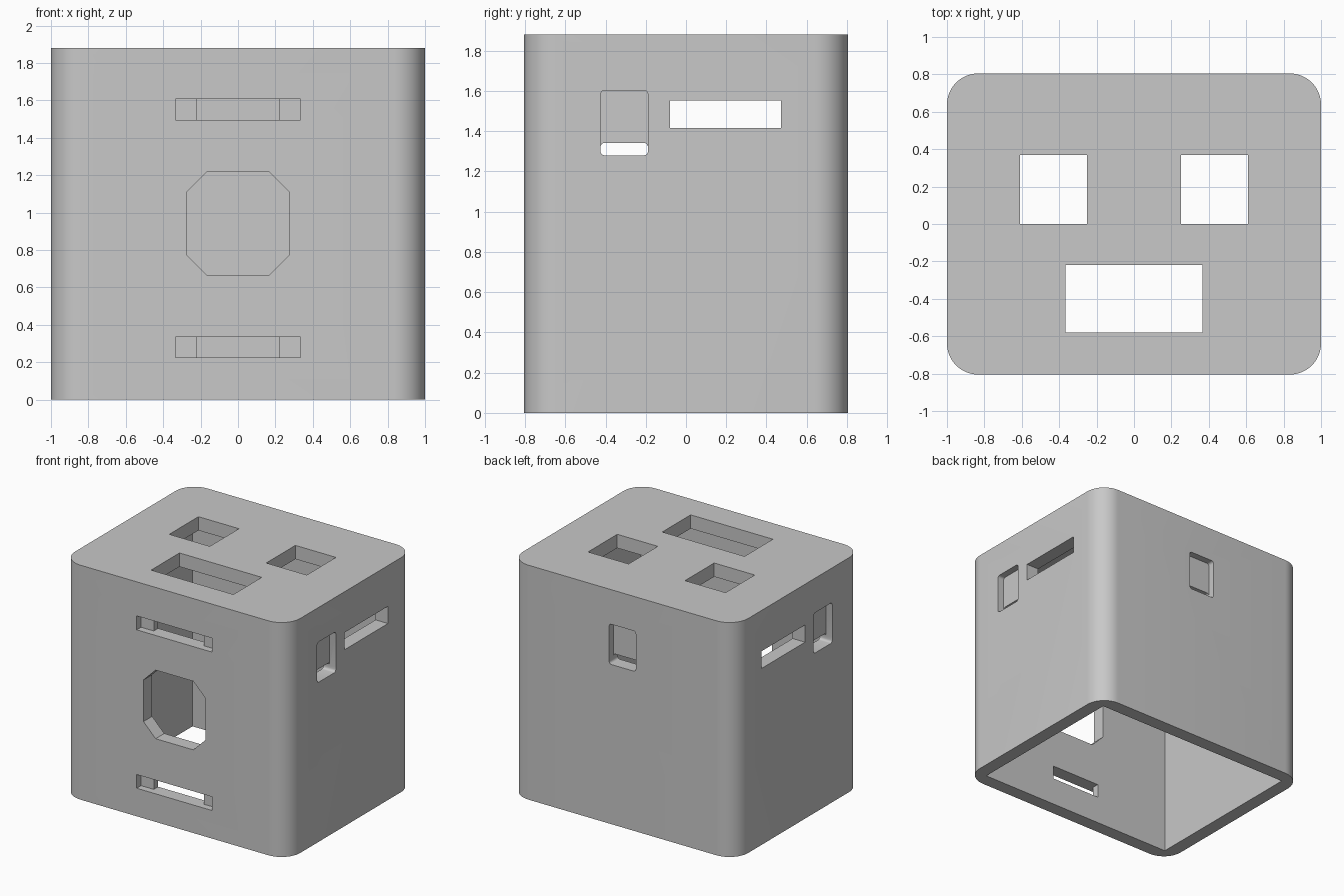
import bpy, bmesh, math

cube = bpy.data.objects.get("Cube")
if cube:
    bpy.data.objects.remove(cube, do_unlink=True)

W, D, H = 1.0, 0.805, 1.88   # half width, half depth, height
T = 0.11                     # wall thickness
STEP = 0.055                 # depth of the shallow pockets

grey = bpy.data.materials.new("plain grey")
grey.use_nodes = True
grey.diffuse_color = (0.58, 0.58, 0.58, 1)
grey.node_tree.nodes["Principled BSDF"].inputs["Base Color"].default_value = (0.58, 0.58, 0.58, 1)


def rect(u0, u1, v0, v1, r=0.0, steps=1):
    """Rectangle outline; r rounds the corners, or chamfers them with one step."""
    if r == 0:
        return [(u0, v0), (u1, v0), (u1, v1), (u0, v1)]
    centres = [(u1 - r, v1 - r), (u0 + r, v1 - r), (u0 + r, v0 + r), (u1 - r, v0 + r)]
    pts = []
    for q, (cu, cv) in enumerate(centres):
        for i in range(steps + 1):
            a = math.pi / 2 * (q + i / steps)
            pts.append((cu + r * math.cos(a), cv + r * math.sin(a)))
    return pts


def prism(name, outline, w0, w1, axis="z"):
    """Extrude an outline along an axis from w0 to w1."""
    place = {"x": lambda u, v, w: (w, u, v),
             "y": lambda u, v, w: (u, w, v),
             "z": lambda u, v, w: (u, v, w)}[axis]
    bm = bmesh.new()
    low = [bm.verts.new(place(u, v, w0)) for u, v in outline]
    high = [bm.verts.new(place(u, v, w1)) for u, v in outline]
    bm.faces.new(low)
    bm.faces.new(high)
    n = len(outline)
    for i in range(n):
        j = (i + 1) % n
        bm.faces.new((low[i], low[j], high[j], high[i]))
    bmesh.ops.recalc_face_normals(bm, faces=bm.faces)
    mesh = bpy.data.meshes.new(name)
    bm.to_mesh(mesh)
    bm.free()
    mesh.materials.append(grey)
    obj = bpy.data.objects.new(name, mesh)
    bpy.context.collection.objects.link(obj)
    return obj


# Rounded outer body
body = prism("housing", rect(-W, W, -D, D, 0.167, 12), 0, H)


def cut(outline, w0, w1, axis):
    """Subtract a prism from the housing."""
    cutter = prism("cutter", outline, w0, w1, axis)
    cutter.hide_render = True
    mod = body.modifiers.new("cut", "BOOLEAN")
    mod.operation = "DIFFERENCE"
    mod.solver = "EXACT"
    mod.object = cutter
    bpy.context.view_layer.objects.active = body
    bpy.ops.object.modifier_apply(modifier=mod.name)
    bpy.data.objects.remove(cutter, do_unlink=True)


# Hollow inside, open at the bottom
cut(rect(-W + T, W - T, -D + T, D - T), -0.2, H - T, "z")

# Top openings: two square, one wide
for s in (-1, 1):
    cut(rect(s * 0.43 - 0.18, s * 0.43 + 0.18, 0.0, 0.37), H - 0.3, H + 0.2, "z")
cut(rect(-0.365, 0.365, -0.58, -0.22), H - 0.3, H + 0.2, "z")

# Front octagon and stepped slots
cut(rect(-0.275, 0.275, 0.667, 1.217, 0.108), -D - 0.2, -D + 0.3, "y")
for z0, z1 in ((0.225, 0.335), (1.495, 1.607)):
    cut(rect(-0.335, 0.335, z0, z1), -D - 0.2, -D + STEP, "y")
    cut(rect(-0.222, 0.222, z0, z1), -D - 0.15, -D + 0.3, "y")

# Side slots, straight through both walls
cut(rect(-0.08, 0.472, 1.415, 1.553), -W - 0.2, W + 0.2, "x")


def latch(centre, face, axis, side):
    """Shallow rounded pocket with a through gap along its lower edge."""
    u0, u1 = centre - 0.118, centre + 0.118
    cut(rect(u0, u1, 1.28, 1.603, 0.02, 4), side * (face - STEP), side * (face + 0.2), axis)
    cut(rect(u0, u1, 1.28, 1.342, 0.02, 4), side * (face - 0.3), side * (face + 0.15), axis)


# Latch pockets on both sides and the back
latch(-0.307, W, "x", 1)
latch(-0.307, W, "x", -1)
latch(0.0, D, "y", 1)

# Smooth the rounded corners, keep edges sharp
bpy.ops.object.select_all(action="DESELECT")
body.select_set(True)
bpy.context.view_layer.objects.active = body
bpy.ops.object.shade_smooth_by_angle(angle=math.radians(30))
